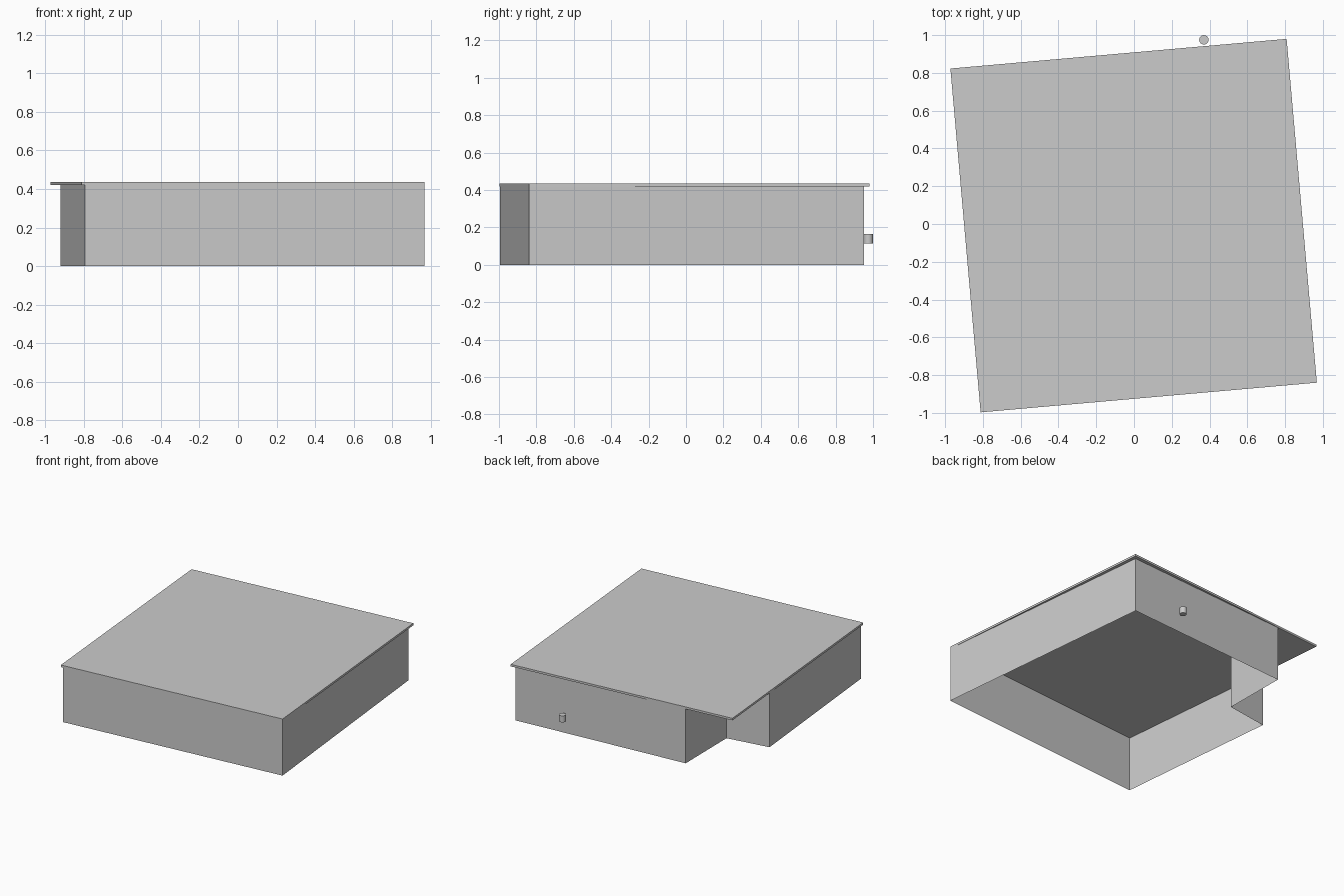
import bpy, bmesh

if "Cube" in bpy.data.objects:
    bpy.data.objects.remove(bpy.data.objects["Cube"])

WALL_TOP, ROOF_TOP = 0.42, 0.436


def extruded(name, outline, z0, z1, capped):
    """Extrude a counter-clockwise outline upwards, with or without end caps."""
    bm = bmesh.new()
    low = [bm.verts.new((x, y, z0)) for x, y in outline]
    high = [bm.verts.new((x, y, z1)) for x, y in outline]
    n = len(outline)
    for i in range(n):
        j = (i + 1) % n
        bm.faces.new((low[i], low[j], high[j], high[i]))
    if capped:
        bm.faces.new(high)
        bm.faces.new(low[::-1])
    mesh = bpy.data.meshes.new(name)
    bm.to_mesh(mesh)
    bm.free()
    obj = bpy.data.objects.new(name, mesh)
    bpy.context.collection.objects.link(obj)
    return obj


# Thin walls, open underneath, with a recessed back-left corner
extruded("walls", [(-0.795, -0.995), (0.968, -0.84), (0.785, 0.953),
                   (-0.595, 0.853), (-0.59, 0.35), (-0.922, 0.30)],
         0, WALL_TOP, False)

# Flat roof slab overhanging the recess
extruded("roof", [(-0.812, -0.997), (0.968, -0.84), (0.808, 0.98), (-0.972, 0.823)],
         WALL_TOP, ROOF_TOP, True)

# Small drum on the back wall
bpy.ops.mesh.primitive_cylinder_add(vertices=16, radius=0.025, depth=0.05,
                                    location=(0.37, 0.975, 0.14))
drum = bpy.context.object
drum.name = "wall_drum"
bpy.ops.object.shade_smooth_by_angle()
